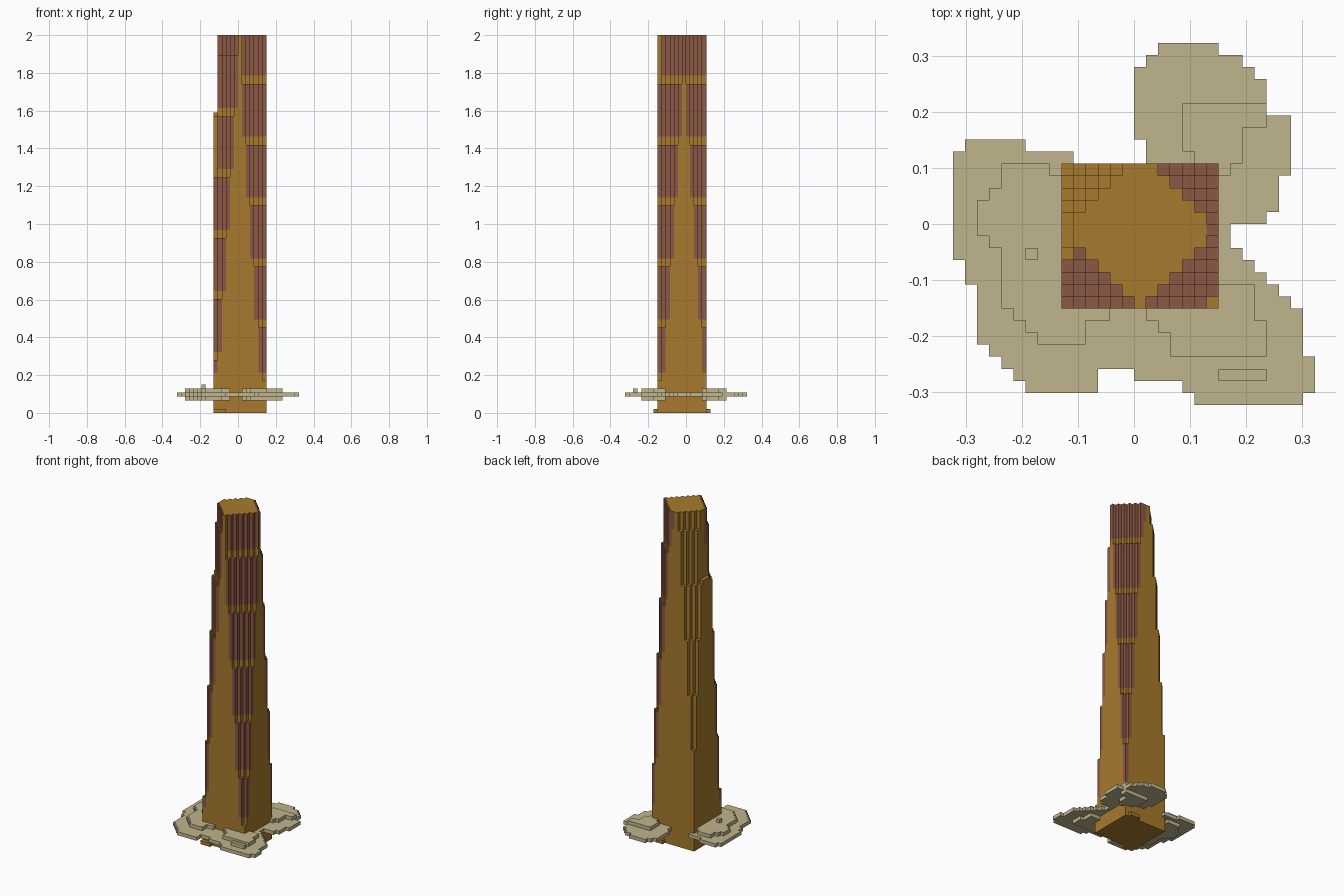
import bpy
import bmesh

LAYERS = 93
S = 2 / LAYERS          # edge of one block
SIDE = 12               # last column index across the spire
MID = 6                 # column at the spire's axis

if "Cube" in bpy.data.objects:
    bpy.data.objects.remove(bpy.data.objects["Cube"])


def make_material(name, rgb):
    mat = bpy.data.materials.new(name)
    mat.use_nodes = True
    color = (*rgb, 1)
    mat.diffuse_color = color
    mat.node_tree.nodes["Principled BSDF"].inputs["Base Color"].default_value = color
    return mat


ochre = make_material("ochre", (0.39, 0.195, 0.026))
rust = make_material("rust_brown", (0.26, 0.098, 0.06))
sand = make_material("pale_sand", (0.53, 0.46, 0.27))

# For each direction: the corners of the block face, counter-clockwise from outside
SIDES = {
    (1, 0, 0): ((1, 0, 0), (1, 1, 0), (1, 1, 1), (1, 0, 1)),
    (-1, 0, 0): ((0, 1, 0), (0, 0, 0), (0, 0, 1), (0, 1, 1)),
    (0, 1, 0): ((1, 1, 0), (0, 1, 0), (0, 1, 1), (1, 1, 1)),
    (0, -1, 0): ((0, 0, 0), (1, 0, 0), (1, 0, 1), (0, 0, 1)),
    (0, 0, 1): ((0, 0, 1), (1, 0, 1), (1, 1, 1), (0, 1, 1)),
    (0, 0, -1): ((0, 1, 0), (1, 1, 0), (1, 0, 0), (0, 0, 0)),
}


def build_blocks(name, cells, materials, rule):
    """Skin a set of grid cells with only their exposed faces."""
    bm = bmesh.new()
    verts = {}

    def corner(key):
        if key not in verts:
            i, j, k = key
            verts[key] = bm.verts.new(((i - MID) * S, (j - MID - 1) * S, k * S))
        return verts[key]

    for cell in sorted(cells):
        for way, quad in SIDES.items():
            if tuple(a + b for a, b in zip(cell, way)) in cells:
                continue
            face = bm.faces.new([corner(tuple(a + b for a, b in zip(cell, c))) for c in quad])
            face.material_index = rule(cell, way)
    mesh = bpy.data.meshes.new(name)
    bm.to_mesh(mesh)
    bm.free()
    for mat in materials:
        mesh.materials.append(mat)
    obj = bpy.data.objects.new(name, mesh)
    bpy.context.collection.objects.link(obj)


# Spire: the corners are cut back diagonally, one step further every few layers
STEP = 15


def ring(i, j):
    return abs(i - MID) + abs(j - MID) - MID


def column_height(i, j, r=None):
    r = ring(i, j) if r is None else r
    if r <= 0:
        return LAYERS
    first = 88 if i < MID else 81
    return max(first - STEP * (r - 1), 8)


def spire_rule(cell, way):
    i, j, k = cell
    if (i < MID and j > MID) or (i == 0 and j >= 4):
        return 0
    r = ring(i, j)
    if r > 0:
        return int(way[2] >= 0 and k >= column_height(i, j, r + 1) + 2)
    return int(i == SIDE and k > 87 or way[1] > 0 and k > 87 or (way[2] == 0 and r == 0 and 0 < j and k > 82))


spire = set()
for i in range(SIDE + 1):
    for j in range(SIDE):
        top = column_height(i, j)
        if i == 0:
            top = min(top, 74)
        spire.update((i, j, k) for k in range(top))

# Foot blocks at ground level
spire.update((i, -1, 0) for i in range(3))
spire.update((i, SIDE, 0) for i in range(9, 12))
build_blocks("rock_spire", spire, [ochre, rust], spire_rule)


# Sand shelves: outlines on the block grid, filled cell by cell
def fill(outline, layers):
    found = set()
    for i in range(-10, 23):
        for j in range(-10, 24):
            if 0 <= i <= SIDE and 0 <= j < SIDE:
                continue
            x, y, inside = i + 0.5, j + 0.47, False
            for (ax, ay), (bx, by) in zip(outline, outline[1:] + outline[:1]):
                if (ay > y) != (by > y) and x < ax + (y - ay) * (bx - ax) / (by - ay):
                    inside = not inside
            if inside:
                found.update((i, j, k) for k in layers)
    return found


back_shelf = [(7, 12), (7, 14), (6, 14), (6, 19), (8, 22), (12, 22), (17, 19), (17, 16),
              (19, 16), (19, 11), (18, 11), (18, 8), (17, 7), (13, 7), (13, 12)]
back_core = [(11, 12), (10, 13), (10, 16), (11, 17), (17, 17), (17, 15), (15, 15),
             (15, 12), (13, 11)]
front_shelf = [(1, 12), (1, 13), (-3, 13), (-3, 14), (-7, 14), (-9, 12), (-9, 4), (-8, 4),
               (-8, 2), (-7, 2), (-7, -3), (-2, -7), (3, -7), (3, -5), (6, -5), (6, -6),
               (9, -6), (11, -8), (20, -8), (21, -7), (21, -4), (20, -4), (20, 0), (19, 0),
               (14, 5), (14, 7), (13, 7), (13, 0), (0, 0), (0, 12)]
side_core = [(0, 11), (-1, 11), (-2, 12), (-5, 12), (-5, 10), (-7, 8), (-7, 6), (-5, 4),
             (-5, 1), (-4, -1), (-1, -3), (2, -3), (2, -1), (4, -1), (4, 0), (0, 0)]
front_core = [(7, 0), (7, -1), (9, -3), (9, -4), (17, -4), (17, -1), (16, -1), (16, 2),
              (13, 2), (13, 0)]

for name, shelf, cores in (("back_sand_shelf", back_shelf, [back_core]),
                           ("front_sand_shelf", front_shelf, [side_core, front_core])):
    cells = fill(shelf, [4])
    for core in cores:
        cells |= fill(core, [3, 4, 5])
    if shelf is front_shelf:
        cells |= {(i, -6, 5) for i in range(13, 17)} | {(-3, 4, 6)}
    build_blocks(name, cells, [sand], lambda cell, way: 0)
